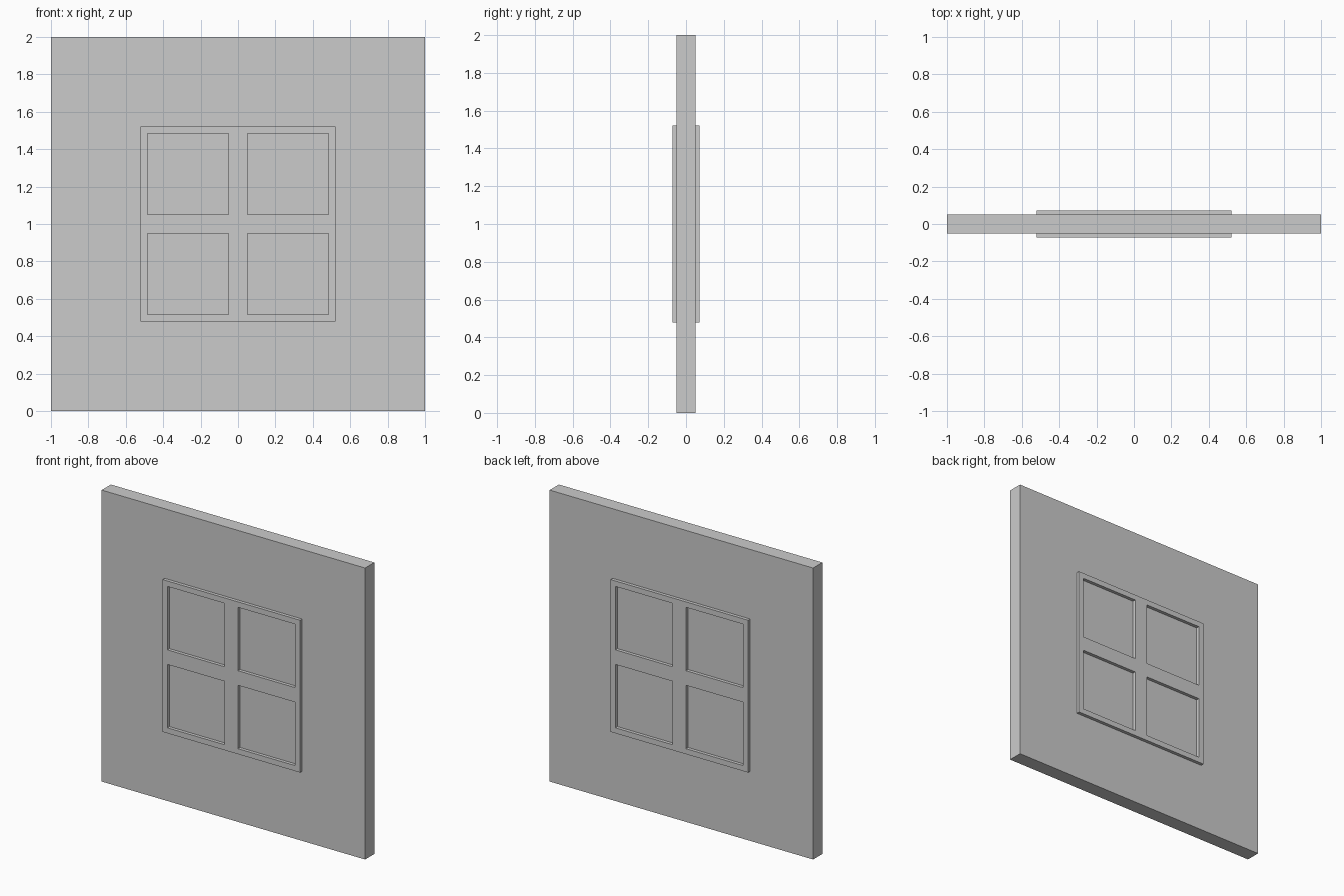
import bpy, bmesh

if "Cube" in bpy.data.objects:
    bpy.data.objects.remove(bpy.data.objects["Cube"])

WALL_HALF = 0.05      # half wall thickness
TRIM_FACE = 0.0725    # distance of trim face from centre
OUTER, INNER, BAR = 0.5225, 0.485, 0.05
CENTRE_Z = 1.0


def finish(name, bm):
    bmesh.ops.recalc_face_normals(bm, faces=bm.faces)
    mesh = bpy.data.meshes.new(name)
    bm.to_mesh(mesh)
    bm.free()
    ob = bpy.data.objects.new(name, mesh)
    bpy.context.collection.objects.link(ob)
    return ob


# Wall panel
bm = bmesh.new()
bmesh.ops.create_cube(bm, size=1)
for v in bm.verts:
    v.co = (v.co.x * 2, v.co.y * 2 * WALL_HALF, v.co.z * 2 + CENTRE_Z)
finish("wall", bm)

# Window lattice: grid of cells with the four panes left open
bm = bmesh.new()
cuts = [-OUTER, -INNER, -BAR, BAR, INNER, OUTER]
verts = [[bm.verts.new((x, -TRIM_FACE, CENTRE_Z + z)) for z in cuts] for x in cuts]
for i in range(5):
    for k in range(5):
        if i in (1, 3) and k in (1, 3):
            continue
        bm.faces.new((verts[i][k], verts[i + 1][k], verts[i + 1][k + 1], verts[i][k + 1]))

# Thicken the lattice back into the wall surface
ext = bmesh.ops.extrude_face_region(bm, geom=bm.faces[:], use_keep_orig=True)
for g in ext["geom"]:
    if isinstance(g, bmesh.types.BMVert):
        g.co.y = -WALL_HALF + 0.005
frame = finish("window_frame", bm)

# Same frame on the back face
mirror = frame.modifiers.new("back_side", 'MIRROR')
mirror.use_axis = (False, True, False)
mirror.use_mirror_merge = False
